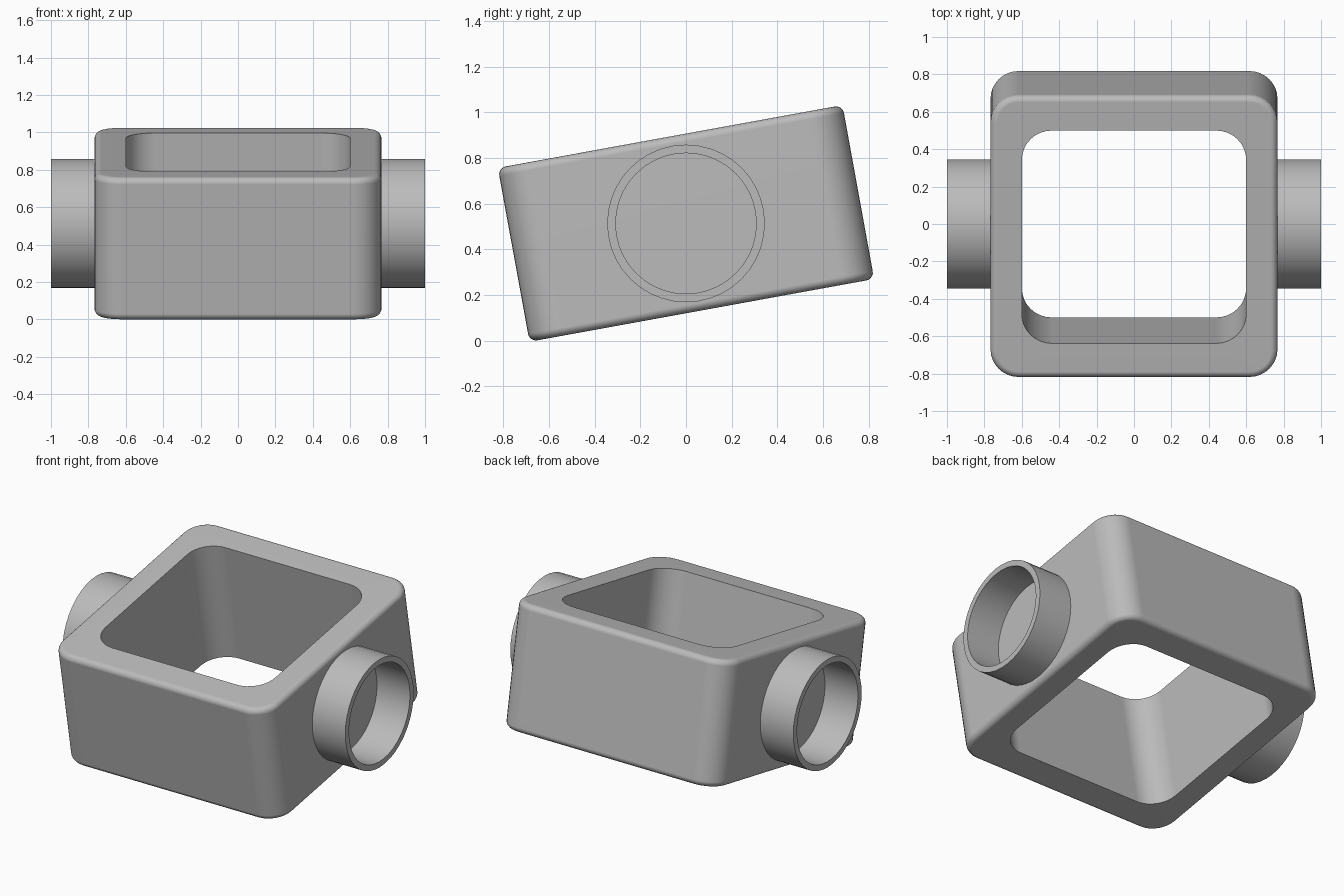
import bpy, bmesh, math
from mathutils import Matrix

cube = bpy.data.objects.get("Cube")
if cube:
    bpy.data.objects.remove(cube, do_unlink=True)

CENTER_Z = 0.513
TILT = 0.18          # body leans forward about x
HALF = 0.767         # half width and depth of the body
HALF_H = 0.387       # half height of the body
CORNER = 0.15        # upright corner radius
FILLET = 0.035       # rounding of the outer rims
ARC = 8

grey = bpy.data.materials.new("light grey")
grey.use_nodes = True
color = (0.5, 0.5, 0.5, 1)
grey.diffuse_color = color
grey.node_tree.nodes["Principled BSDF"].inputs["Base Color"].default_value = color


def rounded_ring(bm, hx, hy, r, z):
    """Ring of vertices along a rounded rectangle."""
    verts = []
    for q, (sx, sy) in enumerate([(1, 1), (-1, 1), (-1, -1), (1, -1)]):
        for i in range(ARC + 1):
            a = (q + i / ARC) * math.pi / 2
            verts.append(bm.verts.new((sx * (hx - r) + r * math.cos(a),
                                       sy * (hy - r) + r * math.sin(a), z)))
    return verts


def circle_ring(bm, r, x, sides=40):
    """Ring of vertices around the x axis."""
    return [bm.verts.new((x, r * math.cos(2 * math.pi * i / sides),
                          r * math.sin(2 * math.pi * i / sides)))
            for i in range(sides)]


def bridge(bm, rings, closed):
    """Join each ring to the next with quads."""
    count = len(rings) if closed else len(rings) - 1
    for k in range(count):
        a, b = rings[k], rings[(k + 1) % len(rings)]
        for i in range(len(a)):
            j = (i + 1) % len(a)
            bm.faces.new((a[i], a[j], b[j], b[i]))


def finish(bm, name):
    bmesh.ops.recalc_face_normals(bm, faces=bm.faces)
    mesh = bpy.data.meshes.new(name)
    bm.to_mesh(mesh)
    bm.free()
    mesh.materials.append(grey)
    obj = bpy.data.objects.new(name, mesh)
    bpy.context.collection.objects.link(obj)
    bpy.ops.object.select_all(action='DESELECT')
    obj.select_set(True)
    bpy.context.view_layer.objects.active = obj
    bpy.ops.object.shade_smooth_by_angle(angle=math.radians(35))
    weighted = obj.modifiers.new("flat_face_normals", 'WEIGHTED_NORMAL')
    weighted.keep_sharp = True
    return obj


# Body: square frame with filleted rims and a straight through-hole
bm = bmesh.new()
rings = [rounded_ring(bm, 0.6, 0.578, 0.16, -HALF_H)]
for side in (-1, 1):
    for i in range(6):
        a = i / 5 * math.pi / 2
        if side < 0:
            a = math.pi / 2 - a
        inset = FILLET * (1 - math.cos(a))
        z = side * (HALF_H - FILLET * (1 - math.sin(a)))
        rings.append(rounded_ring(bm, HALF - inset, HALF - inset, CORNER - inset, z))
rings.append(rounded_ring(bm, 0.6, 0.578, 0.16, HALF_H))
bridge(bm, rings, True)
bm.transform(Matrix.Translation((0, 0, CENTER_Z)) @ Matrix.Rotation(TILT, 4, 'X'))
finish(bm, "body_frame")

# Side collars: short open tubes ending against the body walls
for name, side in (("left_collar", 1), ("right_collar", -1)):
    bm = bmesh.new()
    start, end = side * (HALF - 0.01), side
    bridge(bm, [circle_ring(bm, 0.345, start), circle_ring(bm, 0.345, end),
                circle_ring(bm, 0.308, end), circle_ring(bm, 0.308, start)], True)
    bm.transform(Matrix.Translation((0, 0, CENTER_Z)))
    finish(bm, name)
